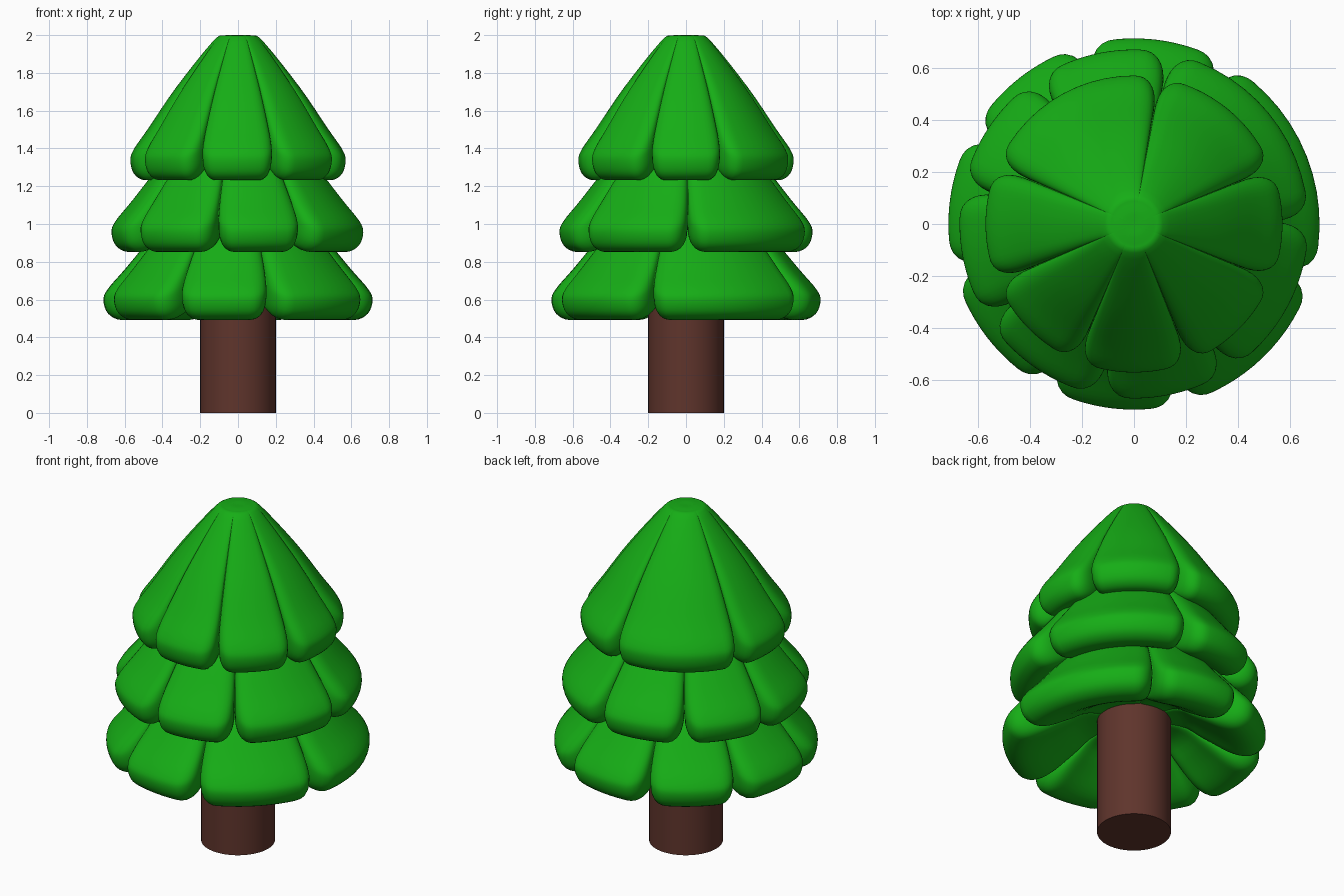
import bpy, bmesh
from math import radians, cos, sin
from mathutils import Vector

if "Cube" in bpy.data.objects:
    bpy.data.objects.remove(bpy.data.objects["Cube"])


def material(name, color):
    m = bpy.data.materials.new(name)
    m.diffuse_color = color
    m.use_nodes = True
    m.node_tree.nodes["Principled BSDF"].inputs["Base Color"].default_value = m.diffuse_color
    return m


green = material("foliage_green", (0.008, 0.42, 0.008, 1))
brown = material("bark_brown", (0.115, 0.035, 0.025, 1))

# Half profiles (radius, height above the tier's lower rim): lobe and notch
LOBE = [(0, .77), (.075, .768), (.135, .735), (.33, .49), (.476, .275), (.552, .165),
        (.57, .105), (.55, .035), (.495, .002), (.42, .025), (.31, .11), (.2, .19), (0, .20)]
NOTCH = [(0, .77), (.075, .768), (.133, .733), (.305, .48), (.395, .32), (.425, .23),
         (.43, .18), (.42, .15), (.395, .14), (.35, .145), (.28, .165), (.2, .20), (0, .21)]
LOBE_WIDTHS = [58, 77, 46, 44, 45, 46, 44]


def smooth_curve(pts, n=4):
    """Catmull-Rom resampling of a profile."""
    p = [Vector(q) for q in pts]
    p = [p[0]] + p + [p[-1]]
    out = []
    for i in range(1, len(p) - 2):
        a, b, c, d = p[i - 1:i + 3]
        for k in range(n):
            t = k / n
            out.append(.5 * (2 * b + (c - a) * t + (2 * a - 5 * b + 4 * c - d) * t * t
                             + (3 * b - a - 3 * c + d) * t ** 3))
    return out + [p[-1]]


def lobe_columns(start):
    """Angles around the tier with the lobe weight (0 in a notch, 1 on a lobe)."""
    near = [0, .3, .8, 1.5, 2.5, 4, 6, 8, 10]
    cols = []
    for width in LOBE_WIDTHS:
        mid = [10 + (width - 20) * k / 10 for k in range(1, 10)]
        for s in near + mid + [width - v for v in near[:0:-1]]:
            e = max(0, 1 - min(s, width - s) / 10)
            cols.append((radians(start + s), (1 - e ** 2.4) ** (1 / 2.2)))
        start += width
    return cols


def foliage_tier(name, base, scale, start):
    lobe, notch = smooth_curve(LOBE), smooth_curve(NOTCH)
    bm = bmesh.new()
    top = bm.verts.new((0, 0, base + lobe[0].y))
    bottom = bm.verts.new((0, 0, base + lobe[-1].y))
    rows = []
    for a, w in lobe_columns(start):
        row = []
        for p, q in zip(lobe[1:-1], notch[1:-1]):
            v = q.lerp(p, w)
            r = max(v.x, .004) * scale
            row.append(bm.verts.new((r * cos(a), r * sin(a), base + v.y)))
        rows.append(row)
    for i, row in enumerate(rows):
        nxt = rows[(i + 1) % len(rows)]
        bm.faces.new((top, row[0], nxt[0]))
        for j in range(len(row) - 1):
            bm.faces.new((row[j], row[j + 1], nxt[j + 1], nxt[j]))
        bm.faces.new((bottom, nxt[-1], row[-1]))
    bmesh.ops.recalc_face_normals(bm, faces=bm.faces)
    mesh = bpy.data.meshes.new(name)
    bm.to_mesh(mesh)
    bm.free()
    mesh.shade_smooth()
    mesh.materials.append(green)
    bpy.context.collection.objects.link(bpy.data.objects.new(name, mesh))


# Three copies of the lobed cone, each turned and wider towards the ground
foliage_tier("foliage_top", 1.23, 1.0, 22)
foliage_tier("foliage_middle", .85, 1.175, 303)
foliage_tier("foliage_bottom", .49, 1.25, 285)

# Trunk
bpy.ops.mesh.primitive_cylinder_add(vertices=48, radius=.2, depth=.9, location=(0, 0, .45))
trunk = bpy.context.object
trunk.name = "trunk"
trunk.data.materials.append(brown)
bpy.ops.object.shade_smooth_by_angle(angle=radians(40))
